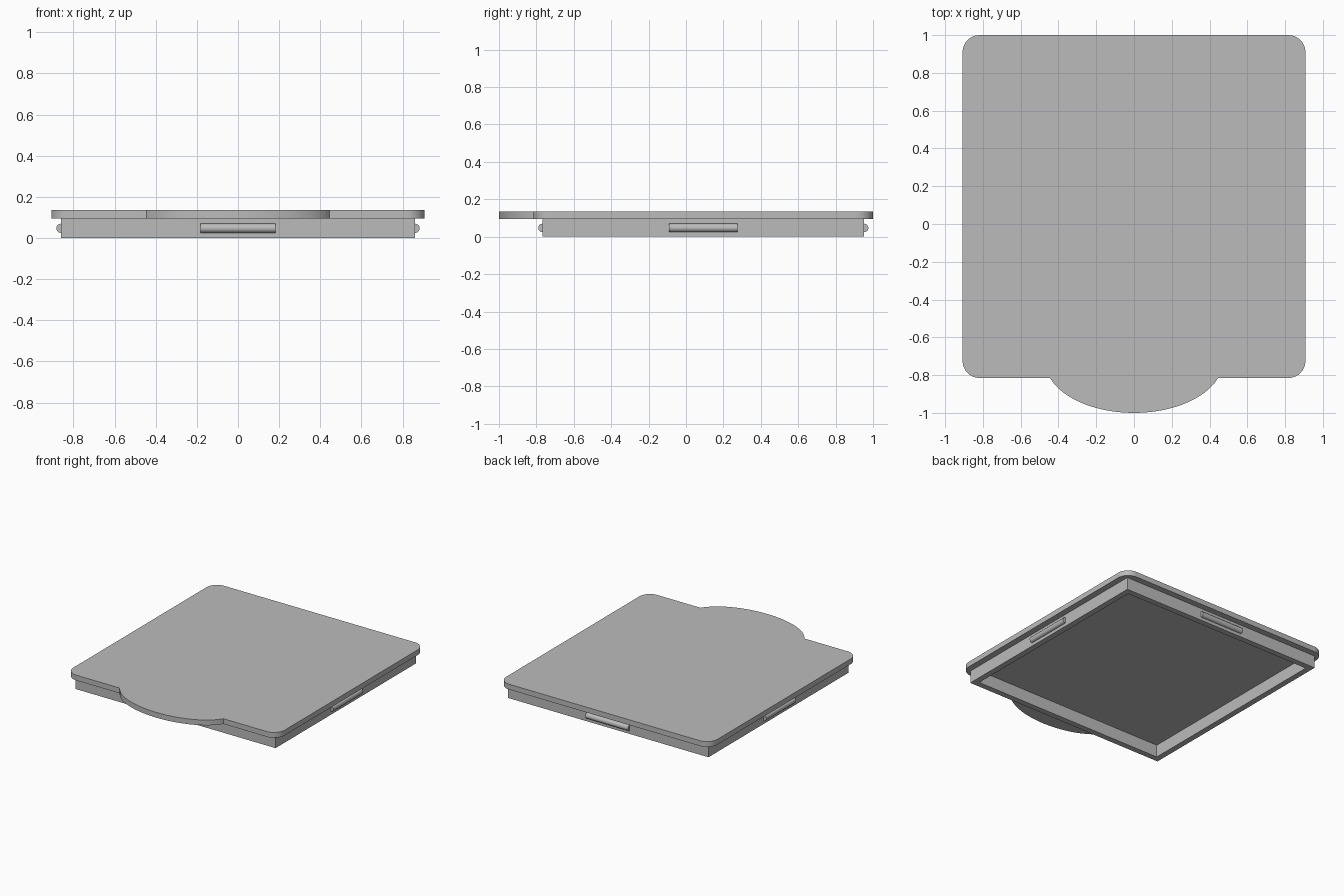
import bpy, bmesh, math
from mathutils import Matrix, Vector

old = bpy.data.objects.get("Cube")
if old:
    bpy.data.objects.remove(old, do_unlink=True)

grey = bpy.data.materials.new("plain_grey")
grey.use_nodes = True
colour = (0.5, 0.5, 0.5, 1)
grey.diffuse_color = colour
grey.node_tree.nodes["Principled BSDF"].inputs["Base Color"].default_value = colour

MID_Y = 0.0925              # centre of the square lid
HALF, CORNER = 0.9075, 0.09  # lid half width and corner radius
LID_Z, TOP_Z = 0.095, 0.136
RIM, WALL = 0.86, 0.045      # rim half width and wall thickness
CLIP_R, CLIP_LEN, CLIP_Z = 0.0225, 0.365, 0.047


def finish(name, bm):
    bmesh.ops.recalc_face_normals(bm, faces=bm.faces[:])
    mesh = bpy.data.meshes.new(name)
    bm.to_mesh(mesh)
    bm.free()
    mesh.materials.append(grey)
    obj = bpy.data.objects.new(name, mesh)
    bpy.context.collection.objects.link(obj)
    bpy.ops.object.select_all(action='DESELECT')
    obj.select_set(True)
    bpy.context.view_layer.objects.active = obj
    bpy.ops.object.shade_smooth_by_angle(angle=math.radians(30))
    return obj


def arc(cx, cy, rx, ry, start, end, steps):
    angles = [start + (end - start) * i / steps for i in range(steps + 1)]
    return [(cx + rx * math.cos(a), cy + ry * math.sin(a)) for a in angles]


def extrude_face(bm, face, height):
    parts = bmesh.ops.extrude_face_region(bm, geom=[face])["geom"]
    verts = [v for v in parts if isinstance(v, bmesh.types.BMVert)]
    bmesh.ops.translate(bm, verts=verts, vec=(0, 0, height))


# Lid: rounded square with an elliptical finger tab along the front
outline = []
inset = HALF - CORNER
for i, (sx, sy) in enumerate([(1, 1), (-1, 1), (-1, -1), (1, -1)]):
    start = i * math.pi / 2
    outline += arc(sx * inset, MID_Y + sy * inset, CORNER, CORNER,
                   start, start + math.pi / 2, 10)
    if i == 2:
        tab_y, tab_rx = MID_Y - inset, 0.471
        tab_ry = 1 + tab_y
        dip = math.asin(CORNER / tab_ry)
        outline += arc(0, tab_y, tab_rx, tab_ry,
                       math.pi + dip, 2 * math.pi - dip, 40)
bm = bmesh.new()
lid_face = bm.faces.new([bm.verts.new((x, y, LID_Z)) for x, y in outline])
extrude_face(bm, lid_face, TOP_Z - LID_Z)
finish("lid", bm)

# Rim: open square frame under the lid
bm = bmesh.new()
signs = [(1, 1), (-1, 1), (-1, -1), (1, -1)]
outer, inner = [[bm.verts.new((sx * r, MID_Y + sy * r, 0)) for sx, sy in signs]
                for r in (RIM, RIM - WALL)]
frame = [bm.faces.new((outer[i], outer[(i + 1) % 4], inner[(i + 1) % 4], inner[i]))
         for i in range(4)]
parts = bmesh.ops.extrude_face_region(bm, geom=frame)["geom"]
bmesh.ops.translate(bm, vec=(0, 0, LID_Z),
                    verts=[v for v in parts if isinstance(v, bmesh.types.BMVert)])
finish("rim", bm)

# Clips: a rounded bar half sunk into the middle of each rim wall
for i, side in enumerate(("left", "back", "right", "front")):
    bm = bmesh.new()
    bmesh.ops.create_cone(bm, cap_ends=True, segments=32, radius1=CLIP_R,
                          radius2=CLIP_R, depth=CLIP_LEN)
    turn = Matrix.Rotation(i * math.pi / 2, 4, 'Z')
    place = (Matrix.Translation((0, MID_Y, CLIP_Z)) @ turn
             @ Matrix.Translation(Vector((RIM, 0, 0)))
             @ Matrix.Rotation(math.pi / 2, 4, 'X'))
    bmesh.ops.transform(bm, matrix=place, verts=bm.verts[:])
    finish(side + "_clip", bm)
